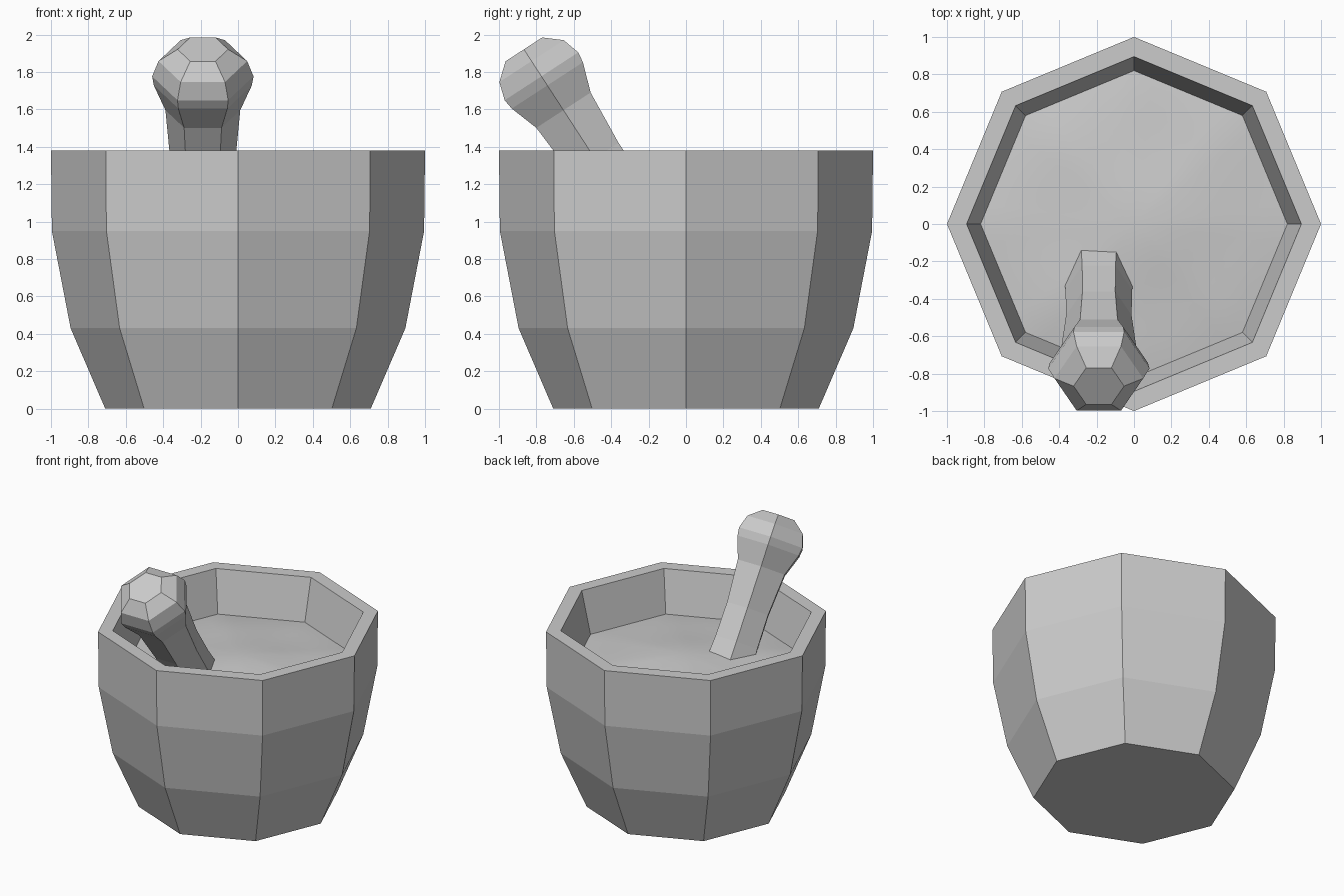
import bpy, bmesh
from math import sin, cos, pi, tau
from mathutils import Matrix, Vector

if "Cube" in bpy.data.objects:
    bpy.data.objects.remove(bpy.data.objects["Cube"])


def make_object(name, bm, smooth=False):
    bmesh.ops.recalc_face_normals(bm, faces=bm.faces)
    for f in bm.faces:
        f.smooth = smooth
    mesh = bpy.data.meshes.new(name)
    bm.to_mesh(mesh)
    bm.free()
    ob = bpy.data.objects.new(name, mesh)
    bpy.context.collection.objects.link(ob)
    return ob


def lathe(name, profile, sides):
    """Closed faceted solid from (radius, height) rings, capped at both ends."""
    bm = bmesh.new()
    rings = [[bm.verts.new((r * cos(tau * i / sides), r * sin(tau * i / sides), z))
              for i in range(sides)] for r, z in profile]
    for a, b in zip(rings, rings[1:]):
        for i in range(sides):
            j = (i + 1) % sides
            bm.faces.new((a[i], a[j], b[j], b[i]))
    bm.faces.new(rings[0])
    bm.faces.new(rings[-1])
    return make_object(name, bm)


# Octagonal mortar bowl: outside, rim, then the hollow inside
lathe("mortar_bowl", [(0.71, 0), (0.895, 0.43), (0.995, 0.95), (1.0, 1.38),
                      (0.895, 1.38), (0.82, 1.06), (0.72, 0.5), (0.5, 0.12)], 8)

# Hexagonal pestle leaning towards the front rim
pestle = lathe("pestle", [(0.14, -0.72), (0.20, -0.6), (0.178, -0.3), (0.175, -0.05),
                          (0.188, 0.11), (0.20, 0.257), (0.262, 0.415), (0.271, 0.473),
                          (0.237, 0.57), (0.135, 0.645)], 6)
lean = Vector((0, 0, 1)).rotation_difference(Vector((0, -0.545, 0.838)))
pestle.matrix_world = Matrix.Translation((-0.188, -0.515, 1.38)) @ lean.to_matrix().to_4x4()

# Ground contents: gently mounded, lumpy surface filling the octagon
SEGMENTS, RINGS = 48, 12
bm = bmesh.new()


def fill_height(x, y, t):
    lumps = 0.012 * sin(5 * x + 1) * cos(6 * y) * (1 - t * t)
    return 1.06 + 0.055 * (1 - t * t) + lumps


centre = bm.verts.new((0, 0, fill_height(0, 0, 0)))
previous = None
for k in range(1, RINGS + 1):
    t = k / RINGS
    ring = []
    for i in range(SEGMENTS):
        a = tau * i / SEGMENTS
        edge = 0.82 * cos(pi / 8) / cos(a % (pi / 4) - pi / 8)
        x, y = t * edge * cos(a), t * edge * sin(a)
        ring.append(bm.verts.new((x, y, fill_height(x, y, t))))
    for i in range(SEGMENTS):
        j = (i + 1) % SEGMENTS
        if previous:
            bm.faces.new((previous[i], ring[i], ring[j], previous[j]))
        else:
            bm.faces.new((centre, ring[i], ring[j]))
    previous = ring
fill = make_object("ground_contents", bm, smooth=True)
# An open sheet has no inside, so make sure it faces up
if fill.data.polygons[0].normal.z < 0:
    fill.data.flip_normals()
